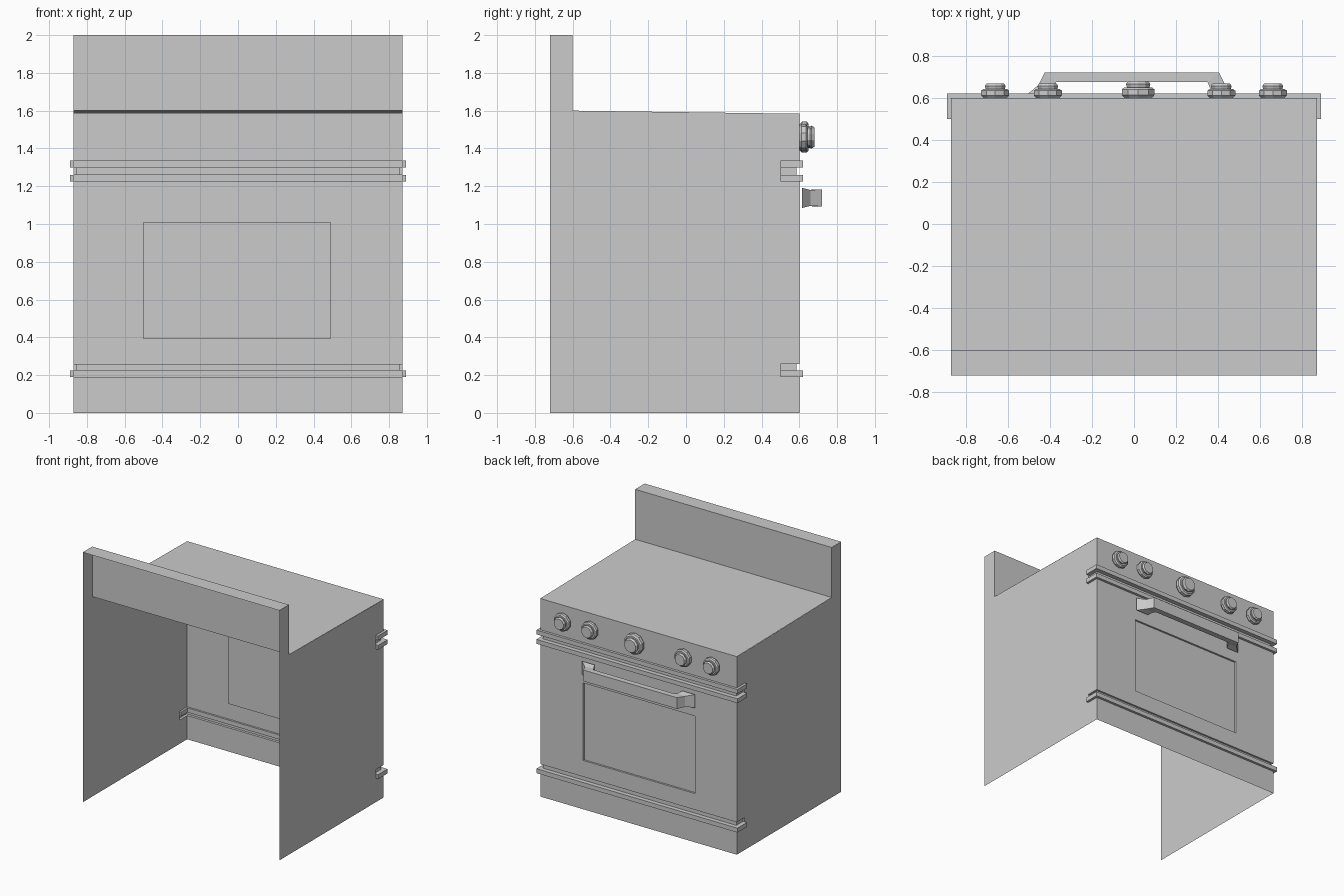
import bpy, bmesh, math
from mathutils import Vector

if "Cube" in bpy.data.objects:
    bpy.data.objects.remove(bpy.data.objects["Cube"])

W, FRONT, BACK, STEP = 0.87, 0.60, -0.72, 0.50
DECK_BACK, DECK_FRONT = 1.60, 1.585


def finish(name, bm):
    bmesh.ops.remove_doubles(bm, verts=bm.verts, dist=1e-5)
    bmesh.ops.recalc_face_normals(bm, faces=bm.faces)
    me = bpy.data.meshes.new(name)
    bm.to_mesh(me)
    bm.free()
    ob = bpy.data.objects.new(name, me)
    bpy.context.collection.objects.link(ob)
    return ob


def face(bm, pts):
    return bm.faces.new([bm.verts.new(p) for p in pts])


# Open-backed shell: sides, deck and splashback
bm = bmesh.new()
for s in (-W, W):
    face(bm, [(s, BACK, 0), (s, STEP, 0), (s, STEP, DECK_FRONT), (s, -0.6, DECK_BACK),
              (s, -0.6, 2), (s, BACK, 2)])
deck = [(-0.6, DECK_BACK), (STEP, DECK_FRONT + 0.001), (FRONT, DECK_FRONT)]
profile = [(BACK, 2), (-0.6, 2)] + deck
for (y0, z0), (y1, z1) in zip(profile, profile[1:]):
    face(bm, [(-W, y0, z0), (W, y0, z0), (W, y1, z1), (-W, y1, z1)])
finish("stove_shell", bm)

# Front wrap: plain walls, raised trim bands and sunken grooves
WX0, WX1, WZ0, WZ1 = -0.50, 0.49, 0.39, 1.01
bands = [(0, 0.19, 0), (0.19, 0.225, 0.02), (0.225, 0.26, -0.015), (0.26, 1.225, 0),
         (1.225, 1.26, 0.02), (1.26, 1.30, -0.015), (1.30, 1.335, 0.02),
         (1.335, DECK_FRONT, 0)]


def wrap(o):
    return [(-W, STEP), (-W - o, STEP), (-W - o, FRONT + o),
            (W + o, FRONT + o), (W + o, STEP), (W, STEP)]


bm = bmesh.new()
for i, (z0, z1, o) in enumerate(bands):
    path = wrap(o)
    for k, ((xa, ya), (xb, yb)) in enumerate(zip(path, path[1:])):
        door = k == 2 and z0 == 0.26
        if (xa, ya) != (xb, yb) and not door:
            face(bm, [(xa, ya, z0), (xb, yb, z0), (xb, yb, z1), (xa, ya, z1)])
    if i:
        prev = wrap(bands[i - 1][2])
        for k in (1, 2, 3):
            face(bm, [(*prev[k], z0), (*prev[k + 1], z0), (*path[k + 1], z0), (*path[k], z0)])

# Oven door with recessed window
outer = [(-W, FRONT, 0.26), (W, FRONT, 0.26), (W, FRONT, 1.225), (-W, FRONT, 1.225)]
rim = [(WX0, FRONT, WZ0), (WX1, FRONT, WZ0), (WX1, FRONT, WZ1), (WX0, FRONT, WZ1)]
sunk = [(x, y - 0.015, z) for x, y, z in rim]
for a, b in ((outer, rim), (rim, sunk)):
    for k in range(4):
        n = (k + 1) % 4
        face(bm, [a[k], a[n], b[n], b[k]])
face(bm, sunk)
finish("front_panel", bm)

# Handle: sections swept from one flared foot along the bar to the other
half = [((-0.50, 0.615), (-0.39, 0.615), 0.053),
        ((-0.445, 0.66), (-0.37, 0.65), 0.042),
        ((-0.415, 0.72), (-0.36, 0.675), 0.045)]
mirrored = [((-a[0], a[1]), (-b[0], b[1]), h) for a, b, h in reversed(half)]
bm = bmesh.new()
rings = []
for a, b, h in half + mirrored:
    rings.append([bm.verts.new((p[0] - 0.01, p[1], 1.138 + s))
                  for p, s in ((a, -h), (b, -h), (b, h), (a, h))])
for r0, r1 in zip(rings, rings[1:]):
    for k in range(4):
        n = (k + 1) % 4
        bm.faces.new([r0[k], r0[n], r1[n], r1[k]])
bm.faces.new(rings[0])
bm.faces.new(rings[-1])
finish("door_handle", bm)


# Control knobs: low-poly turned profile (radius, depth)
def knob(name, x, scale):
    sides = 10
    prof = [(0.058, 0), (0.07, 0.012), (0.07, 0.034), (0.06, 0.042),
            (0.048, 0.042), (0.052, 0.056), (0.044, 0.068)]
    bm = bmesh.new()
    rings = []
    for r, d in prof:
        rings.append([bm.verts.new((x + r * scale * math.cos(t), FRONT + d * scale,
                                    1.46 + r * scale * math.sin(t)))
                      for t in (2 * math.pi * (k + 0.5) / sides for k in range(sides))])
    for r0, r1 in zip(rings, rings[1:]):
        for k in range(sides):
            n = (k + 1) % sides
            bm.faces.new([r0[k], r0[n], r1[n], r1[k]])
    bm.faces.new(rings[-1])
    finish(name, bm)


for i, (x, s) in enumerate([(-0.66, 1), (-0.41, 1), (0.02, 1.17), (0.415, 1), (0.66, 1)]):
    knob(f"control_knob_{i + 1}", x, s)
